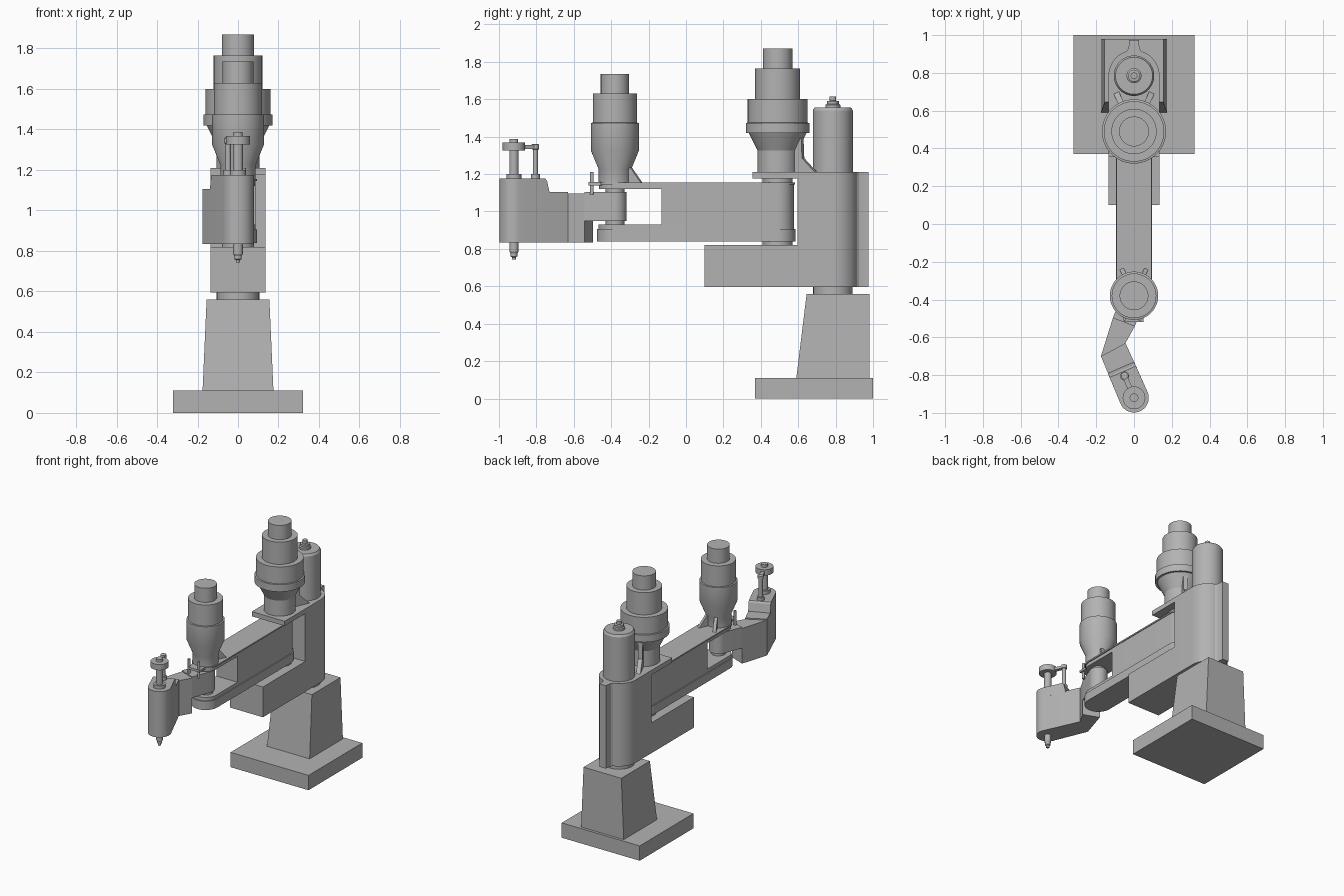
import bpy, bmesh, math
from mathutils import Vector

cube = bpy.data.objects.get("Cube")
if cube:
    bpy.data.objects.remove(cube, do_unlink=True)

grey = bpy.data.materials.new("machine grey")
grey.use_nodes = True
grey.diffuse_color = (0.45, 0.45, 0.45, 1)
grey.node_tree.nodes["Principled BSDF"].inputs["Base Color"].default_value = (0.45, 0.45, 0.45, 1)

SHOULDER = Vector((0, 0.49))
ELBOW = Vector((0, -0.38))
COLUMN = Vector((0, 0.785))
BEND = Vector((-0.11, -0.665))
HEAD = Vector((0, -0.92))


def finish(name, bm):
    bmesh.ops.recalc_face_normals(bm, faces=bm.faces)
    mesh = bpy.data.meshes.new(name)
    bm.to_mesh(mesh)
    bm.free()
    mesh.materials.append(grey)
    ob = bpy.data.objects.new(name, mesh)
    bpy.context.collection.objects.link(ob)
    bpy.ops.object.select_all(action='DESELECT')
    ob.select_set(True)
    bpy.context.view_layer.objects.active = ob
    bpy.ops.object.shade_smooth_by_angle(angle=math.radians(25))
    return ob


def loft(name, rings):
    """Skin equal-length rings of points and cap both ends."""
    bm = bmesh.new()
    rows = [[bm.verts.new(p) for p in ring] for ring in rings]
    for a, b in zip(rows, rows[1:]):
        for i in range(len(a)):
            j = (i + 1) % len(a)
            bm.faces.new((a[i], a[j], b[j], b[i]))
    bm.faces.new(rows[0][::-1])
    bm.faces.new(rows[-1])
    return finish(name, bm)


def turned(name, centre, profile, n=40):
    """Stack of circles from (radius, z) pairs."""
    angles = [math.tau * i / n for i in range(n)]
    return loft(name, [[(centre.x + r * math.cos(a), centre.y + r * math.sin(a), z)
                        for a in angles] for r, z in profile])


def prism(name, outline, z0, z1):
    return loft(name, [[(p[0], p[1], z) for p in outline] for z in (z0, z1)])


def rect(x, y0, y1):
    return [(-x, y0), (x, y0), (x, y1), (-x, y1)]


def arc(c, r, start, end, n=20):
    return [(c.x + r * math.cos(start + (end - start) * i / n),
             c.y + r * math.sin(start + (end - start) * i / n)) for i in range(n + 1)]


def capsule(a, b, r):
    d = b - a
    t = math.atan2(d.y, d.x)
    h = math.pi / 2
    return arc(b, r, t - h, t + h) + arc(a, r, t + h, t + 3 * h)


def gusset(name, centre, angle, profile, thick):
    """Upright radial web from (radius, z) points."""
    d = Vector((math.sin(angle), math.cos(angle)))
    s = Vector((d.y, -d.x)) * thick / 2
    return loft(name, [[(*(centre + d * r + s * k), z) for r, z in profile] for k in (-1, 1)])


# Base plate, tapered pedestal and swivel neck
prism("base_plate", rect(0.32, 0.37, 1.0), 0, 0.11)
loft("pedestal", [[(x, y, z) for x, y in rect(w, front, 0.98)]
                  for w, front, z in ((0.175, 0.59, 0.11), (0.155, 0.645, 0.56))])
turned("swivel_neck", COLUMN, [(0.105, 0.56), (0.105, 0.6)])

# Column with rounded back and rear spine
prism("column", [(-0.135, 0.595), (0.135, 0.595)] + arc(COLUMN, 0.135, 0, math.pi, 32), 0.595, 1.21)
spine = [(0.06, 0.89), (0.032, 0.925), (0.026, 0.95), (0.026, 0.975)]
prism("column_spine", spine + [(-x, y) for x, y in reversed(spine)], 0.595, 1.21)
prism("lower_bracket", rect(0.135, 0.1, 0.62), 0.595, 0.82)
prism("upper_bracket", rect(0.135, 0.355, 0.62), 1.175, 1.21)
turned("column_cylinder", COLUMN, [(0.107, 1.2), (0.107, 1.54), (0.098, 1.555)])
turned("cylinder_knob", COLUMN, [(0.04, 1.55), (0.04, 1.57), (0.032, 1.575), (0.032, 1.59),
                                 (0.018, 1.592), (0.018, 1.615)], 20)

# Shoulder motor and its webs
turned("shoulder_motor", SHOULDER, [
    (0.107, 1.2), (0.107, 1.325), (0.155, 1.42), (0.17, 1.42), (0.17, 1.473), (0.16, 1.475),
    (0.16, 1.6), (0.12, 1.6), (0.12, 1.765), (0.079, 1.765), (0.079, 1.87)], 48)
for side, angle in (("left", 0.43), ("right", -0.43)):
    gusset("shoulder_web_" + side, SHOULDER, angle,
           [(0.09, 1.205), (0.23, 1.205), (0.15, 1.285), (0.145, 1.4), (0.09, 1.32)], 0.03)
    gusset("elbow_web_" + side, ELBOW, angle,
           [(0.07, 1.15), (0.16, 1.15), (0.095, 1.235), (0.07, 1.235)], 0.022)
turned("shoulder_pivot", SHOULDER, [(0.08, 0.81), (0.08, 1.18)])

# First arm: bottom rail, web body and top plate
prism("arm_bottom_rail", capsule(ELBOW, SHOULDER, 0.095), 0.84, 0.905)
prism("arm_bottom_step", capsule(ELBOW, SHOULDER, 0.087), 0.905, 0.93)
prism("arm_body", [(-0.087, -0.13), (0.087, -0.13)]
      + arc(SHOULDER, 0.087, 0, math.pi), 0.93, 1.145)
prism("arm_top_plate", capsule(ELBOW, SHOULDER, 0.093), 1.145, 1.155)
prism("arm_top_lug", capsule(ELBOW, Vector((0, -0.13)), 0.085), 1.12, 1.145)

# Elbow motor and pivot
turned("elbow_motor", ELBOW, [
    (0.087, 1.15), (0.087, 1.225), (0.128, 1.325), (0.128, 1.473), (0.118, 1.475),
    (0.118, 1.63), (0.076, 1.63), (0.076, 1.735)], 48)
turned("elbow_pivot", ELBOW, [(0.05, 0.92), (0.05, 1.13)])
for side, x in (("left", 0.03), ("right", -0.05)):
    turned("stop_pin_" + side, Vector((x, -0.503)), [(0.009, 1.09), (0.009, 1.21)], 12)
prism("stop_bar", rect(0.05, -0.52, -0.45), 1.14, 1.157)

# Second arm: pivot lug, link to the bend, forearm and raised head
into = (BEND - ELBOW).normalized()
out = (HEAD - BEND).normalized()


def side_points(p, d, half):
    n = Vector((-d.y, d.x)) * half
    return p + n, p - n


inner_bend, outer_bend = Vector((-0.045, -0.63)), Vector((-0.175, -0.7))
start_in, start_out = side_points(ELBOW + into * 0.15, into, 0.062)
lug_angle = math.atan2(-into.y, -into.x)
lug = arc(ELBOW, 0.062, lug_angle - math.pi / 2, lug_angle + math.pi / 2)
prism("elbow_lug", lug + [start_out, start_in], 0.95, 1.105)
prism("link", [start_in, inner_bend, outer_bend, start_out], 0.835, 1.097)
head_angle = math.atan2(out.y, out.x)
nose = arc(HEAD, 0.078, head_angle - math.pi / 2, head_angle + math.pi / 2)
prism("forearm", nose + [inner_bend, outer_bend], 0.835, 1.105)
rings = []
for z, back in ((1.1, 0.175), (1.165, 0.16), (1.175, 0.15)):
    a, b = side_points(HEAD - out * back, out, 0.076)
    rings.append([(p[0], p[1], z) for p in nose + [a, b]])
loft("head_housing", rings)

# Tool spindle, hand disk and guide rod
turned("spindle_tip", HEAD, [(0.024, 0.84), (0.024, 0.785), (0.018, 0.775), (0.018, 0.76),
                             (0.011, 0.755), (0.011, 0.742)], 20)
turned("spindle_shaft", HEAD, [(0.04, 1.17), (0.04, 1.2), (0.025, 1.2), (0.025, 1.33)], 24)
turned("spindle_disk", HEAD, [(0.06, 1.325), (0.06, 1.368), (0.023, 1.368), (0.023, 1.388)], 32)
ROD = HEAD - out * 0.125
turned("guide_rod", ROD, [(0.024, 1.17), (0.024, 1.2), (0.014, 1.2), (0.014, 1.33),
                          (0.02, 1.333), (0.02, 1.358), (0.012, 1.362)], 20)
prism("guide_link", capsule(HEAD, ROD, 0.013), 1.335, 1.355)
